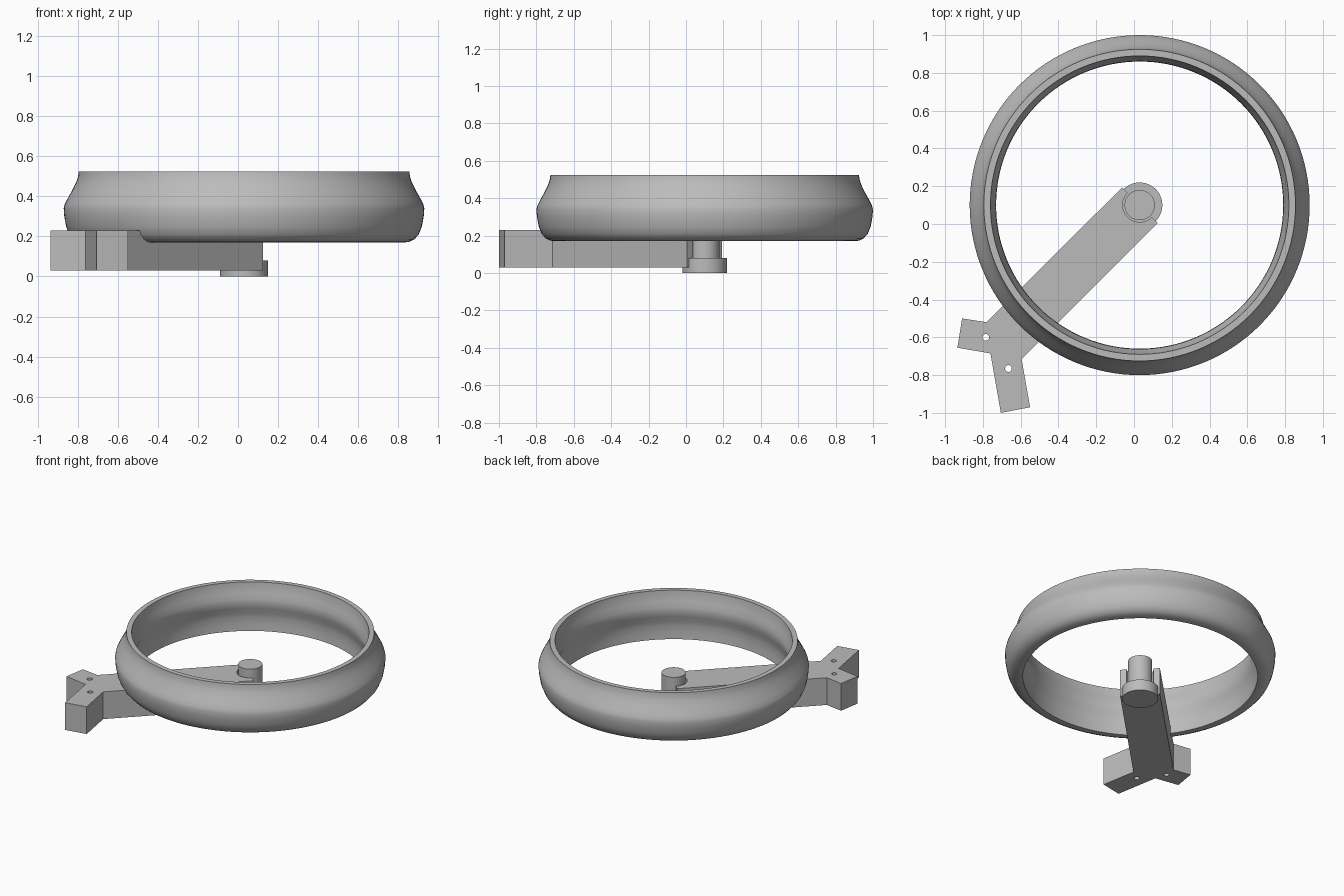
import bpy
import bmesh
from math import sin, cos, pi, radians
from mathutils import Vector

old = bpy.data.objects.get("Cube")
if old:
    bpy.data.objects.remove(old, do_unlink=True)

HUB = Vector((0.03, 0.10))

# One plain grey
grey = bpy.data.materials.new("plain_grey")
grey.use_nodes = True
grey.diffuse_color = (0.5, 0.5, 0.5, 1)
grey.node_tree.nodes["Principled BSDF"].inputs["Base Color"].default_value = (0.5, 0.5, 0.5, 1)


def add_object(name, mesh, smooth_angle=None):
    obj = bpy.data.objects.new(name, mesh)
    bpy.context.collection.objects.link(obj)
    mesh.materials.clear()
    mesh.materials.append(grey)
    if smooth_angle:
        bpy.ops.object.select_all(action="DESELECT")
        obj.select_set(True)
        bpy.context.view_layer.objects.active = obj
        bpy.ops.object.shade_smooth_by_angle(angle=radians(smooth_angle))
    return obj


def lathe(name, profile, closed, segments):
    """Spin an (r, z) profile around the hub axis."""
    bm = bmesh.new()
    verts = [bm.verts.new((HUB.x + r, HUB.y, z)) for r, z in profile]
    pairs = list(zip(verts, verts[1:]))
    if closed:
        pairs.append((verts[-1], verts[0]))
    edges = [bm.edges.new(p) for p in pairs]
    bmesh.ops.spin(bm, geom=verts + edges, cent=(*HUB, 0), axis=(0, 0, 1),
                   angle=2 * pi, steps=segments, use_merge=True)
    bmesh.ops.remove_doubles(bm, verts=bm.verts, dist=0.0005)
    bmesh.ops.recalc_face_normals(bm, faces=bm.faces)
    mesh = bpy.data.meshes.new(name)
    bm.to_mesh(mesh)
    bm.free()
    return add_object(name, mesh, 35)


def arc(center, radius, start, end, steps):
    return [(center[0] + radius * cos(start + (end - start) * i / steps),
             center[1] + radius * sin(start + (end - start) * i / steps))
            for i in range(steps + 1)]


def plate(name, loops, z_low, z_high):
    """Extrude an outline with holes into a solid plate."""
    curve = bpy.data.curves.new(name + "_outline", "CURVE")
    curve.dimensions = "2D"
    curve.fill_mode = "BOTH"
    curve.extrude = (z_high - z_low) / 2
    for loop in loops:
        spline = curve.splines.new("POLY")
        spline.points.add(len(loop) - 1)
        for point, (x, y) in zip(spline.points, loop):
            point.co = (x, y, 0, 1)
        spline.use_cyclic_u = True
    temp = bpy.data.objects.new(name + "_outline", curve)
    bpy.context.collection.objects.link(temp)
    bpy.context.view_layer.update()
    evaluated = temp.evaluated_get(bpy.context.evaluated_depsgraph_get())
    mesh = bpy.data.meshes.new_from_object(evaluated)
    bpy.data.objects.remove(temp, do_unlink=True)
    bm = bmesh.new()
    bm.from_mesh(mesh)
    bmesh.ops.remove_doubles(bm, verts=bm.verts, dist=0.0005)
    bmesh.ops.translate(bm, verts=bm.verts, vec=(0, 0, (z_low + z_high) / 2))
    bmesh.ops.recalc_face_normals(bm, faces=bm.faces)
    bm.to_mesh(mesh)
    bm.free()
    mesh.name = name
    return add_object(name, mesh, 25)


# Ring: bulging outer wall, flat rim, inner lip
lathe("ring", [
    (0.825, 0.525), (0.828, 0.50), (0.838, 0.47), (0.855, 0.435), (0.88, 0.39),
    (0.895, 0.36), (0.90, 0.34), (0.897, 0.30), (0.888, 0.25), (0.872, 0.21),
    (0.85, 0.185), (0.825, 0.173), (0.80, 0.17),
    (0.78, 0.17), (0.785, 0.22), (0.785, 0.27), (0.78, 0.30), (0.768, 0.34),
    (0.76, 0.375), (0.763, 0.41), (0.775, 0.45), (0.786, 0.49), (0.79, 0.525),
], True, 128)

# Hub: wide foot and narrow post
lathe("hub", [(0, 0), (0.12, 0), (0.12, 0.08), (0.08, 0.08), (0.08, 0.29), (0, 0.29)],
      False, 64)

# Arm: notched around the post, forked at the far end, two through holes
notch = arc(HUB, 0.09, radians(-45), radians(-225), 24)
outline = [(0.125, 0.005)] + notch + [
    (-0.063, 0.193), (-0.78, -0.52), (-0.91, -0.50), (-0.935, -0.655),
    (-0.76, -0.685), (-0.705, -1.0), (-0.55, -0.97), (-0.595, -0.715)]
holes = [arc(c, 0.018, 0, 2 * pi * 19 / 20, 19) for c in ((-0.785, -0.60), (-0.665, -0.765))]
plate("forked_arm", [outline] + holes, 0.03, 0.23)
